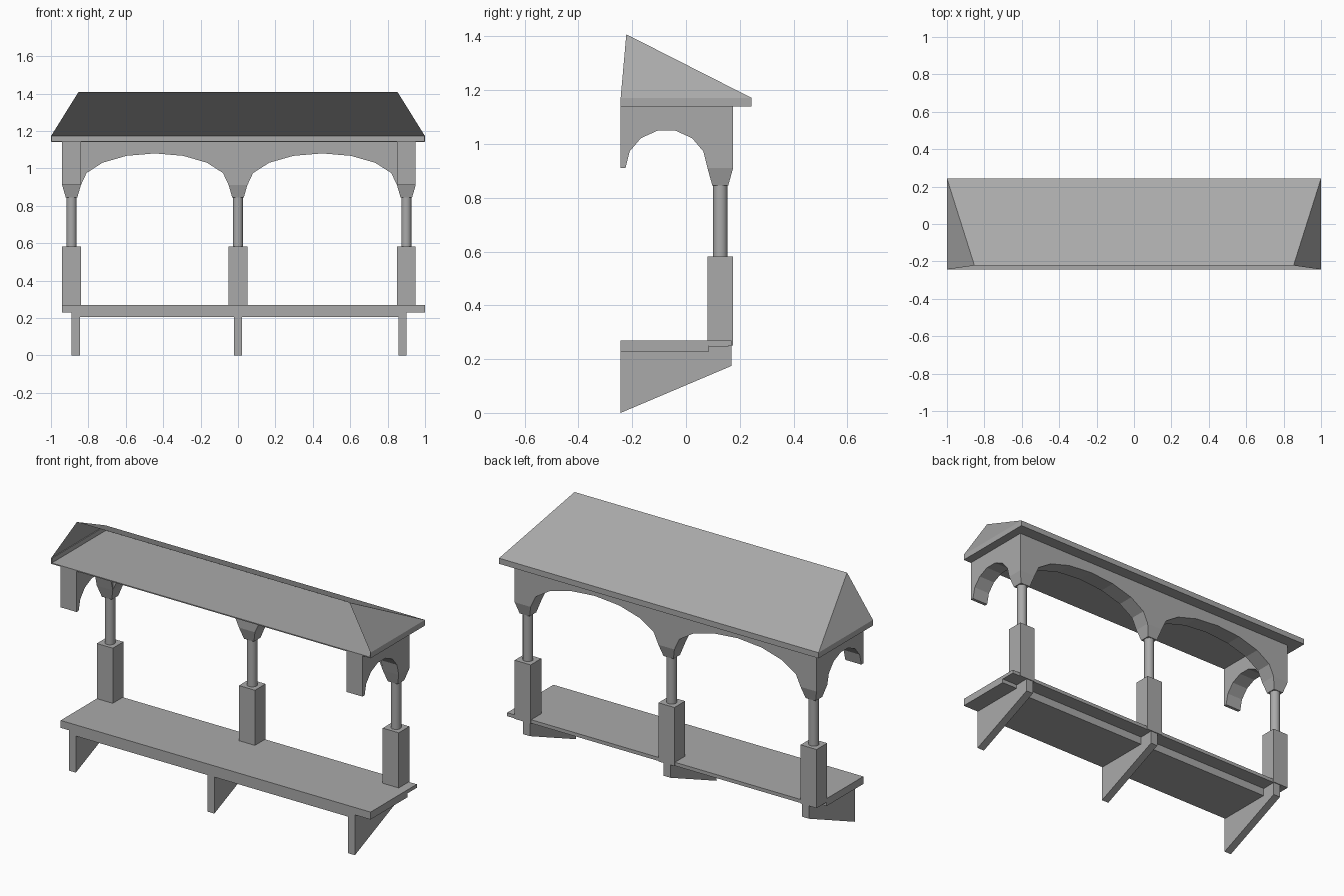
import bpy, bmesh, math
from mathutils import Vector

cube = bpy.data.objects.get("Cube")
if cube:
    bpy.data.objects.remove(cube)

GREY = (0.4, 0.4, 0.4, 1)
grey = bpy.data.materials.new("stone_grey")
grey.use_nodes = True
grey.diffuse_color = GREY
grey.node_tree.nodes["Principled BSDF"].inputs["Base Color"].default_value = GREY


def finish(name, bm, solid=True):
    if solid:
        bmesh.ops.recalc_face_normals(bm, faces=bm.faces)
    mesh = bpy.data.meshes.new(name)
    bm.to_mesh(mesh)
    bm.free()
    obj = bpy.data.objects.new(name, mesh)
    mesh.materials.append(grey)
    bpy.context.collection.objects.link(obj)
    return obj


def box(name, x0, x1, y0, y1, z0, z1, bottom_scale=1):
    bm = bmesh.new()
    bmesh.ops.create_cube(bm, size=1)
    for v in bm.verts:
        k = bottom_scale if v.co.z < 0 else 1
        v.co = Vector(((x0 + x1) / 2 + v.co.x * k * (x1 - x0),
                       (y0 + y1) / 2 + v.co.y * k * (y1 - y0),
                       z0 if v.co.z < 0 else z1))
    return finish(name, bm)


def extrude(name, profile, axis, a, b):
    """Extrude a (side, height) profile along x or y from a to b."""
    bm = bmesh.new()
    place = (lambda u, z: (a, u, z)) if axis == "x" else (lambda u, z: (u, a, z))
    face = bm.faces.new([bm.verts.new(place(u, z)) for u, z in profile])
    new = bmesh.ops.extrude_face_region(bm, geom=[face])["geom"]
    shift = Vector((b - a, 0, 0)) if axis == "x" else Vector((0, b - a, 0))
    for v in new:
        if isinstance(v, bmesh.types.BMVert):
            v.co += shift
    return finish(name, bm)


def arch(u0, u1, z, rise, steps):
    mid, half = (u0 + u1) / 2, (u1 - u0) / 2
    return [(mid - half * math.cos(math.pi * i / steps),
             z + rise * math.sin(math.pi * i / steps)) for i in range(steps + 1)]


SPRING, EAVE, DECK = 0.91, 1.14, 0.27
BACK0, BACK1, FRONT = 0.08, 0.175, -0.243
BAYS = {"left": (0.85, 0.95), "middle": (-0.05, 0.05), "right": (-0.94, -0.84)}
LEGS = {"left": 0.88, "middle": 0, "right": -0.867}

# Deck: thin slab, thicker front half, deeper between the legs
box("deck_slab", -0.94, 1, FRONT, 0.17, 0.25, DECK)
box("deck_front_thickening", -0.94, 1, FRONT, 0.085, 0.228, 0.25)
box("deck_underside", -0.867, 0.88, FRONT + 0.003, 0.085, 0.205, 0.228)

# Tapered legs under the deck
for side, x in LEGS.items():
    extrude(side + "_leg", [(FRONT, 0), (FRONT, 0.24), (0.17, 0.25), (0.17, 0.175)],
            "x", x - 0.022, x + 0.022)

# Pedestals, round columns and capitals
for side, (x0, x1) in BAYS.items():
    box(side + "_pedestal", x0, x1, BACK0, BACK1, 0.25, 0.582)
    box(side + "_capital", x0, x1, BACK0, BACK1, 0.845, SPRING, 0.62)
    bm = bmesh.new()
    bmesh.ops.create_cone(bm, cap_ends=True, segments=24, radius1=0.027,
                          radius2=0.027, depth=0.265)
    bmesh.ops.translate(bm, verts=bm.verts,
                        vec=((x0 + x1) / 2, (BACK0 + BACK1) / 2, 0.7135))
    column = finish(side + "_column", bm)
    bpy.ops.object.select_all(action="DESELECT")
    column.select_set(True)
    bpy.context.view_layer.objects.active = column
    bpy.ops.object.shade_smooth_by_angle(angle=math.radians(40))

# Arcade along the back and an arch at each end
outline = [(-0.94, EAVE), (-0.94, SPRING)]
outline += arch(-0.84, -0.05, SPRING, 0.17, 8) + arch(0.05, 0.85, SPRING, 0.17, 8)
outline += [(0.95, SPRING), (0.95, EAVE)]
extrude("back_arcade", outline, "y", BACK0, BACK1)
end = [(FRONT, EAVE), (FRONT, SPRING)] + arch(-0.225, BACK0, SPRING, 0.143, 7)
end += [(BACK0, EAVE)]
for side in ("left", "right"):
    extrude(side + "_end_arch", end, "x", *BAYS[side])

# Ceiling and eave boards
box("ceiling", -1, 1, FRONT, 0.243, EAVE, EAVE + 0.006)
box("back_fascia", -1, 1, 0.238, 0.243, EAVE, 1.172)
for side, x in (("left", 0.995), ("right", -1)):
    box(side + "_fascia", x, x + 0.005, FRONT, 0.243, EAVE, 1.172)

# Lean-to roof: sloping sheet with a hip at each end, open at the front
bm = bmesh.new()
eave_l, eave_r, ridge_r, ridge_l, foot_l, foot_r = [bm.verts.new(p) for p in (
    (1, 0.243, 1.172), (-1, 0.243, 1.172), (-0.853, -0.222, 1.408),
    (0.853, -0.222, 1.408), (1, FRONT, 1.172), (-1, FRONT, 1.172))]
bm.faces.new((eave_l, eave_r, ridge_r, ridge_l))
bm.faces.new((eave_l, ridge_l, foot_l))
bm.faces.new((eave_r, foot_r, ridge_r))
finish("roof", bm, solid=False)
